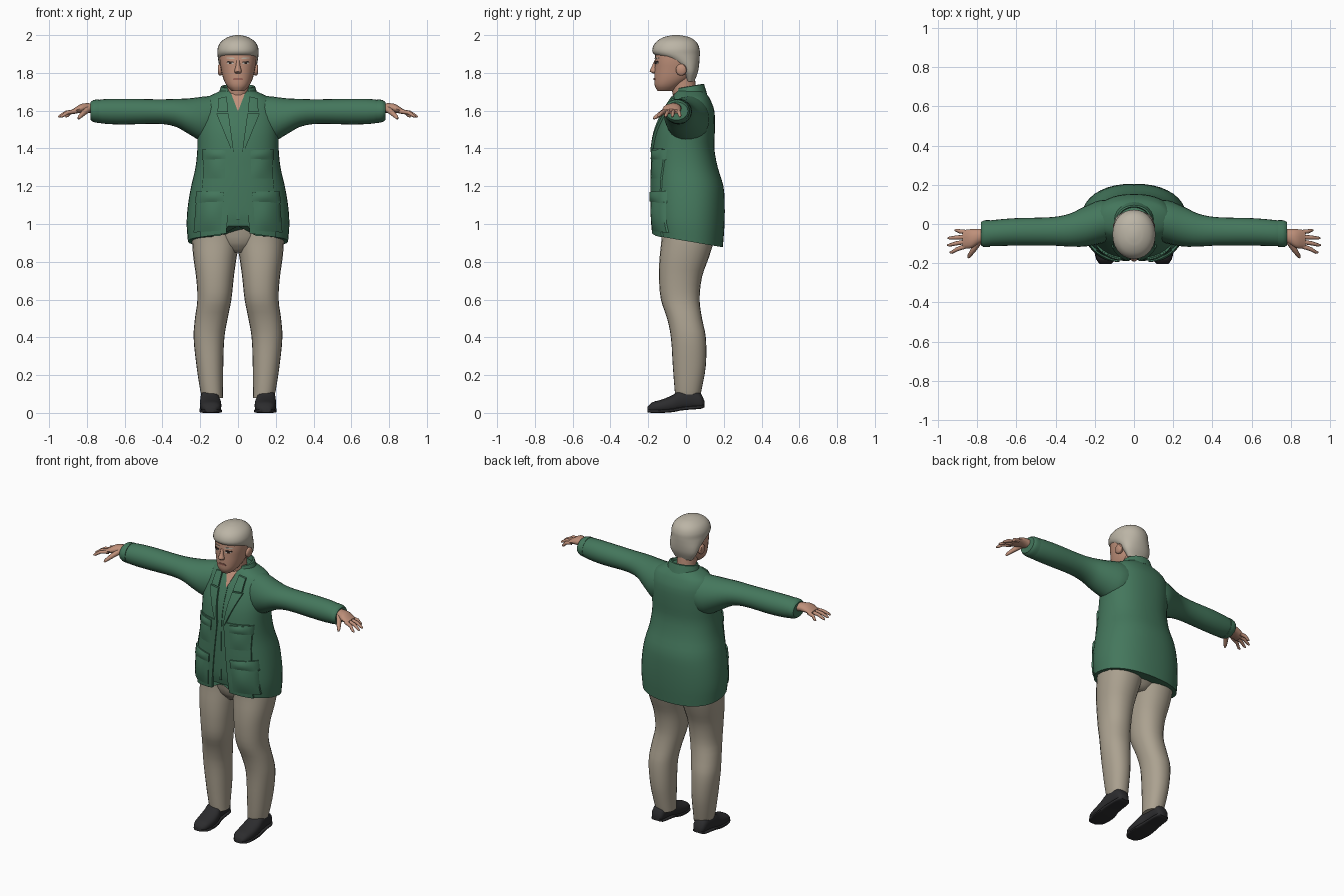
import bpy, bmesh, math
from mathutils import Vector


def material(name, r, g, b):
    m = bpy.data.materials.new(name)
    m.diffuse_color = (r, g, b, 1)
    return m


GREEN = material("jacket green", 0.058, 0.185, 0.108)
BEIGE = material("trouser beige", 0.41, 0.36, 0.28)
HAIR = material("grey hair", 0.50, 0.46, 0.38)
SKIN = material("skin", 0.52, 0.28, 0.195)
BLACK = material("shoe black", 0.025, 0.025, 0.027)
EYE_WHITE = material("eye white", 0.55, 0.50, 0.45)
DARK = material("dark brown", 0.03, 0.02, 0.016)
LIPS = material("lips", 0.33, 0.13, 0.10)


def finish(name, bm, mat, angle=50):
    bmesh.ops.recalc_face_normals(bm, faces=bm.faces)
    me = bpy.data.meshes.new(name)
    bm.to_mesh(me)
    bm.free()
    me.materials.append(mat)
    me.shade_smooth()
    me.set_sharp_from_angle(angle=math.radians(angle))
    ob = bpy.data.objects.new(name, me)
    bpy.context.collection.objects.link(ob)
    return ob


def sample(secs, t):
    """Smooth section (a0, a1, b0, b1) at t from rows (t, a0, a1, b0, b1)."""
    t = min(max(t, secs[0][0]), secs[-1][0])
    i = max(k for k in range(len(secs) - 1) if secs[k][0] <= t)
    p, q = secs[i], secs[i + 1]
    o, r = secs[max(i - 1, 0)], secs[min(i + 2, len(secs) - 1)]
    h = q[0] - p[0]
    u = (t - p[0]) / h
    out = []
    for k in range(1, 5):
        m0 = (q[k] - o[k]) / (q[0] - o[0]) * h
        m1 = (r[k] - p[k]) / (r[0] - p[0]) * h
        out.append((2*u**3 - 3*u*u + 1)*p[k] + (u**3 - 2*u*u + u)*m0
                   + (3*u*u - 2*u**3)*q[k] + (u**3 - u*u)*m1)
    return out


def skin_rings(bm, rings):
    n = len(rings[0])
    vs = [[bm.verts.new(c) for c in ring] for ring in rings]
    for a, b in zip(vs, vs[1:]):
        for j in range(n):
            bm.faces.new((a[j], a[(j+1) % n], b[(j+1) % n], b[j]))
    bm.faces.new(vs[0])
    bm.faces.new(vs[-1])


def loft(name, secs, mat, axis="z", n=24, p=2.0, side=1, steps=3, bend=None):
    """Superelliptic rings along an axis; side=-1 mirrors in x."""
    ts = [a[0] + (b[0] - a[0]) * k / steps
          for a, b in zip(secs, secs[1:]) for k in range(steps)] + [secs[-1][0]]
    rings = []
    for t in ts:
        a0, a1, b0, b1 = sample(secs, t)
        ring = []
        for j in range(n):
            w = 2 * math.pi * j / n
            c, s = math.cos(w), math.sin(w)
            a = (a0+a1)/2 + (a1-a0)/2 * math.copysign(abs(c)**(2/p), c)
            b = (b0+b1)/2 + (b1-b0)/2 * math.copysign(abs(s)**(2/p), s)
            x, y, z = {"z": (a, b, t), "x": (t, a, b), "y": (a, t, b)}[axis]
            if bend:
                z = bend(x, y, z)
            ring.append((x * side, y, z))
        rings.append(ring)
    bm = bmesh.new()
    skin_rings(bm, rings)
    return finish(name, bm, mat)


def tube(name, pts, radii, mat, n=8):
    pts = [Vector(c) for c in pts]
    rings = []
    for i, c in enumerate(pts):
        d = (pts[min(i+1, len(pts)-1)] - pts[max(i-1, 0)]).normalized()
        u = d.cross(Vector((0, 0, 1))).normalized()
        v = u.cross(d)
        rings.append([c + radii[i] * (u*math.cos(2*math.pi*j/n) + v*math.sin(2*math.pi*j/n))
                      for j in range(n)])
    bm = bmesh.new()
    skin_rings(bm, rings)
    return finish(name, bm, mat)


def patch(name, secs, p, corners, mat, lift, side=1, bulge=0.0, n=8, depth=0.02):
    """Plate on the front of a lofted body, spanned by four (x, z) corners."""
    c = [Vector(q) for q in corners]
    bm = bmesh.new()
    grid = []
    for i in range(n + 1):
        v, row = i / n, []
        for j in range(n + 1):
            u = j / n
            x, z = c[0].lerp(c[1], u).lerp(c[3].lerp(c[2], u), v)
            a0, a1, b0, b1 = sample(secs, z)
            k = min(abs(x) / ((a1 - a0) / 2), 1)
            y = (b0+b1)/2 - (b1-b0)/2 * (1 - k**p)**(1/p)
            y -= lift + bulge * math.sin(math.pi*u) * math.sin(math.pi*v)
            row.append(bm.verts.new((x * side, y, z)))
        grid.append(row)
    faces = [bm.faces.new((grid[i][j], grid[i][j+1], grid[i+1][j+1], grid[i+1][j]))
             for i in range(n) for j in range(n)]
    back = bmesh.ops.extrude_face_region(bm, geom=faces, use_keep_orig=True)["geom"]
    for e in back:
        if isinstance(e, bmesh.types.BMVert):
            e.co.y += depth
    return finish(name, bm, mat, 40)


# Jacket body, hem lower at the back and notched at the front opening
TORSO = [(.91, -.265, .265, -.17, .195), (1.0, -.272, .272, -.18, .203),
         (1.1, -.265, .265, -.183, .205), (1.2, -.248, .248, -.183, .198),
         (1.3, -.225, .225, -.18, .168), (1.4, -.215, .215, -.175, .15),
         (1.5, -.215, .215, -.157, .153), (1.6, -.205, .205, -.115, .15),
         (1.66, -.18, .18, -.078, .128), (1.69, -.125, .125, -.06, .108),
         (1.71, -.08, .08, -.045, .09)]


def hem(x, y, z):
    f = min(max((1.08 - z) / .17, 0), 1)
    z -= f * .17 * y
    if abs(x) < .06 and y < 0:
        z += f * .05
    return z


loft("jacket_body", TORSO, GREEN, n=40, p=2.3, bend=hem)

# Folded collar around the back of the neck
bm = bmesh.new()
rings = []
for i in range(25):
    a = math.radians(-55 + 290 * i / 24)
    rings.append([(rx*math.cos(a), .022 + ry*math.sin(a), z + .012*math.sin(a))
                  for rx, ry, z in ((.108, .09, 1.675), (.09, .074, 1.728),
                                    (.08, .066, 1.73), (.074, .06, 1.68))])
skin_rings(bm, rings)
finish("collar", bm, GREEN)

# Open neck
patch("neck_opening", TORSO, 2.3, [(-.002, 1.6), (.002, 1.6), (.036, 1.69), (-.036, 1.69)],
      SKIN, .004)
patch("zip_strip", TORSO, 2.3, [(-.007, 1.02), (.007, 1.02), (.007, 1.6), (-.007, 1.6)],
      GREEN, .004)

PELVIS = [(.85, -.06, .06, -.08, .08), (.9, -.15, .15, -.12, .13), (1.0, -.23, .23, -.14, .17)]
loft("trouser_seat", PELVIS, BEIGE)
LEG = [(.08, .08, .19, -.055, .072), (.12, .08, .2, -.06, .082), (.25, .078, .22, -.07, .105),
       (.4, .072, .235, -.08, .105), (.5, .055, .228, -.1, .085), (.6, .035, .215, -.133, .072),
       (.72, .022, .222, -.143, .085), (.82, .008, .236, -.14, .12),
       (.92, -.01, .243, -.13, .15), (1.02, -.02, .235, -.13, .16)]
ARM = [(.08, -.07, .12, 1.46, 1.68), (.17, -.1, .122, 1.43, 1.676), (.25, -.115, .09, 1.47, 1.666),
       (.33, -.115, .052, 1.515, 1.662), (.42, -.11, .035, 1.53, 1.66),
       (.6, -.11, .03, 1.527, 1.663), (.72, -.113, .02, 1.532, 1.66), (.77, -.112, .012, 1.548, 1.648)]
CUFF = [(.735, -.117, .02, 1.534, 1.66), (.765, -.118, .018, 1.54, 1.656), (.78, -.11, .01, 1.55, 1.646)]
PALM = [(.74, -.095, -.02, 1.58, 1.635), (.79, -.1, -.025, 1.588, 1.64),
        (.83, -.123, -.026, 1.588, 1.636), (.875, -.124, -.032, 1.582, 1.608)]
SHOE = [(-.205, .12, .172, .003, .03), (-.18, .097, .19, 0, .055), (-.13, .088, .2, 0, .07),
        (-.07, .09, .202, .004, .095), (-.03, .1, .2, .012, .122), (.03, .105, .195, .018, .13),
        (.08, .11, .19, .022, .1), (.097, .125, .175, .03, .065)]
SOLE = [(y, a - .003, b + .003, c, c + .018) for y, a, b, c, d in SHOE]
EAR = [(.08, -.045, -.005, 1.79, 1.84), (.098, -.054, .004, 1.785, 1.848), (.106, -.045, 0, 1.795, 1.842)]
HEAD = [(1.703, -.032, .032, -.15, -.07), (1.73, -.058, .058, -.165, -.03),
        (1.77, -.078, .078, -.168, .025), (1.82, -.09, .09, -.167, .05),
        (1.87, -.098, .098, -.165, .06), (1.93, -.095, .095, -.155, .06), (1.97, -.06, .06, -.12, .02)]

for s, tag in ((1, "left"), (-1, "right")):
    loft(tag + "_trouser_leg", LEG, BEIGE, p=2.2, side=s)
    loft(tag + "_sleeve", ARM, GREEN, axis="x", side=s)
    loft(tag + "_cuff", CUFF, GREEN, axis="x", side=s)
    loft(tag + "_shoe", SHOE, BLACK, axis="y", p=2.4, n=20, side=s)
    loft(tag + "_sole", SOLE, BLACK, axis="y", p=4, n=20, side=s, steps=2)
    # Hands
    loft(tag + "_palm", PALM, SKIN, axis="x", n=14, side=s)
    for name, y0, tx, ty in (("index", -.112, .94, -.145), ("middle", -.09, .952, -.108),
                             ("ring", -.066, .95, -.072), ("little", -.042, .915, -.032)):
        tube(f"{tag}_{name}_finger",
             [(s*.855, y0, 1.597), (s*(.865+tx)/2, (y0+ty)/2, 1.59), (s*(tx-.01), ty, 1.572), (s*tx, ty, 1.567)],
             (.012, .0105, .008, .004), SKIN)
    tube(tag + "_thumb", [(s*.79, -.085, 1.61), (s*.815, -.125, 1.59), (s*.84, -.162, 1.565),
                          (s*.845, -.172, 1.557)], (.018, .015, .01, .005), SKIN)
    # Front panels, lapels and pockets
    for name, quad, lift, bulge in (
            ("lower_front_panel", [(.062, .95), (.2, .93), (.19, 1.2), (.04, 1.2)], .007, 0),
            ("upper_front_panel", [(.04, 1.2), (.19, 1.2), (.17, 1.4), (.022, 1.4)], .007, 0),
            ("lower_lapel", [(.022, 1.38), (.03, 1.38), (.115, 1.585), (.05, 1.585)], .013, 0),
            ("upper_lapel", [(.052, 1.592), (.108, 1.592), (.105, 1.665), (.06, 1.675)], .013, 0),
            ("lower_pocket", [(.09, .965), (.235, .955), (.22, 1.15), (.08, 1.15)], .009, .014),
            ("lower_pocket_flap", [(.078, 1.12), (.228, 1.11), (.22, 1.175), (.075, 1.17)], .015, .008),
            ("chest_pocket", [(.07, 1.24), (.185, 1.24), (.185, 1.37), (.07, 1.37)], .008, .008),
            ("chest_pocket_flap", [(.066, 1.345), (.19, 1.34), (.19, 1.395), (.066, 1.39)], .013, .007)):
        patch(f"{tag}_{name}", TORSO, 2.3, quad, GREEN, lift, s, bulge)
    # Ears, eyes, brows
    loft(tag + "_ear", EAR, SKIN, axis="x", n=14, side=s)
    for name, quad, mat, lift in (
            ("eye_white", [(.024, 1.847), (.058, 1.847), (.054, 1.859), (.026, 1.857)], EYE_WHITE, .002),
            ("iris", [(.035, 1.846), (.047, 1.846), (.047, 1.859), (.035, 1.859)], DARK, .003),
            ("upper_lid", [(.02, 1.855), (.061, 1.855), (.056, 1.862), (.026, 1.861)], DARK, .0035),
            ("eyebrow", [(.018, 1.873), (.062, 1.876), (.062, 1.881), (.018, 1.88)], HAIR, .003)):
        patch(f"{tag}_{name}", HEAD, 2.2, quad, mat, lift, s, 0, 4, .008)

# Head
loft("head", HEAD, SKIN, p=2.2, n=28)
loft("neck", [(1.6, -.06, .06, -.05, .06), (1.7, -.058, .058, -.073, .055),
              (1.79, -.06, .06, -.08, .045)], SKIN)
loft("nose", [(1.798, -.014, .014, -.176, -.15), (1.808, -.02, .02, -.192, -.15),
              (1.83, -.013, .013, -.183, -.15), (1.865, -.009, .009, -.168, -.15)], SKIN, n=12)
patch("mouth", HEAD, 2.2, [(-.028, 1.762), (.028, 1.762), (.022, 1.773), (-.022, 1.773)],
      LIPS, .003, n=4, depth=.008)
loft("hair", [(1.755, -.062, .062, 0, .044), (1.8, -.09, .09, -.02, .062),
              (1.84, -.1, .1, -.055, .069), (1.875, -.106, .106, -.12, .072),
              (1.9, -.109, .109, -.171, .073), (1.93, -.108, .108, -.177, .071),
              (1.965, -.09, .09, -.157, .054), (1.99, -.052, .052, -.115, .015),
              (2.0, -.014, .014, -.07, -.035)], HAIR, n=28, p=2.1)
